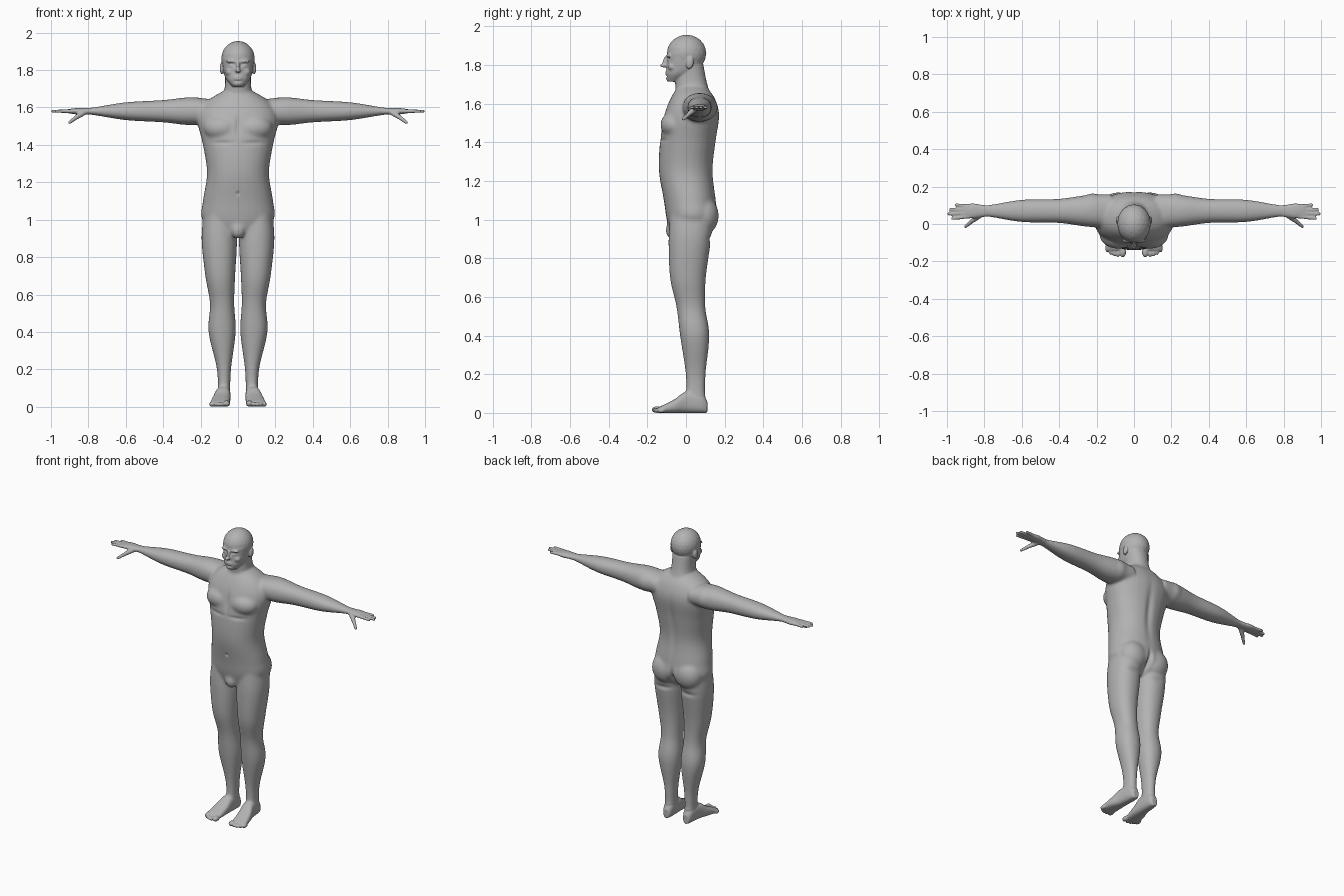
import bpy
import bmesh
import math
from mathutils import Matrix, Vector

cube = bpy.data.objects.get("Cube")
if cube:
    bpy.data.objects.remove(cube, do_unlink=True)

bm = bmesh.new()
SIDES = 28
STEPS = 6


def curve_point(before, start, end, after, t):
    """Point on a smooth curve that passes through start and end."""
    leave, arrive = (end - before) / 2, (after - start) / 2
    gap = end - start
    return start + t * (leave + t * (3 * gap - 2 * leave - arrive
                                     + t * (leave + arrive - 2 * gap)))


def tube(axis, rings, power=2.2):
    """Loft of rounded sections: position, centre u, centre v, radius u, radius v."""
    keys = [Vector(ring) for ring in rings]
    padded = [keys[0], *keys, keys[-1]]
    sections = [curve_point(*padded[i:i + 4], step / STEPS)
                for i in range(len(keys) - 1) for step in range(STEPS)]
    sections.append(keys[-1])
    loops = []
    for position, centre_u, centre_v, radius_u, radius_v in sections:
        loop = []
        for k in range(SIDES):
            c, s = math.cos(math.tau * k / SIDES), math.sin(math.tau * k / SIDES)
            u = centre_u + radius_u * math.copysign(abs(c) ** (2 / power), c)
            v = centre_v + radius_v * math.copysign(abs(s) ** (2 / power), s)
            place = {"x": (position, u, v), "y": (u, position, v), "z": (u, v, position)}
            loop.append(bm.verts.new(place[axis]))
        loops.append(loop)
    for low, high in zip(loops, loops[1:]):
        for k in range(SIDES):
            following = (k + 1) % SIDES
            bm.faces.new((low[k], low[following], high[following], high[k]))
    bm.faces.new(reversed(loops[0]))
    bm.faces.new(loops[-1])


def ball(center, radii, tilt=0):
    matrix = (Matrix.Translation(center) @ Matrix.Rotation(tilt, 4, "X")
              @ Matrix.Diagonal((*radii, 1)))
    bmesh.ops.create_icosphere(bm, subdivisions=3, radius=1, matrix=matrix)


def digit(start, end, thick, thin, count=14):
    """Tapered rounded rod for a finger segment."""
    for i in range(count):
        t = i / (count - 1)
        radius = thick + (thin - thick) * t
        ball(Vector(start).lerp(Vector(end), t), (radius, radius, radius))


# Left arm and palm: distance out, depth, height
arm = [(.12, .09, .06), (.25, .085, .075), (.4, .065, .06), (.6, .06, .048),
       (.78, .033, .02), (.86, .04, .017), (.91, .036, .011)]
tube("x", [(x, .07, 1.58, depth, height) for x, depth, height in arm])

# Left fingers and thumb
for i, tip in enumerate((.97, .99, .98, .95)):
    digit((.88, .04 + .018 * i, 1.58), (tip, .03 + .024 * i, 1.58), .011, .009)
digit((.82, .05, 1.576), (.86, .02, 1.55), .016, .013)
digit((.86, .02, 1.55), (.9, -.013, 1.52), .012, .009)

# Left leg, from hip to ankle
tube("z", [(1.05, .1, .03, .08, .11), (.9, .1, .02, .095, .11), (.7, .095, .01, .08, .093),
           (.55, .085, .025, .065, .075), (.4, .085, .045, .073, .076),
           (.2, .075, .05, .038, .052), (.05, .075, .05, .033, .05)])

# Left foot: distance back, centre, half width, height
foot = [(.11, .075, .02, .06), (.08, .075, .033, .1), (0, .08, .04, .11),
        (-.06, .09, .048, .07), (-.14, .1, .052, .03)]
tube("y", [(y, x, top / 2, width, top / 2) for y, x, width, top in foot], power=2.6)

# Left toes
ball((.06, -.15, .017), (.018, .028, .017))
for i in range(4):
    ball((.086 + .019 * i, -.155 + .003 * i * i, .013), (.011, .023, .013))

# Left chest, shoulder and buttock muscles
ball((.085, -.06, 1.49), (.1, .073, .07))
ball((.22, .08, 1.58), (.08, .085, .074))
ball((.085, .09, 1.02), (.095, .08, .1))

# Left brow, eye, cheek and ear
ball((.03, -.088, 1.846), (.034, .014, .009))
ball((.033, -.081, 1.823), (.015, .014, .012))
ball((.042, -.07, 1.79), (.026, .024, .022))
ball((.087, .02, 1.81), (.011, .02, .033), tilt=-.2)

# Mirror everything made so far to the right side
copy = bmesh.ops.duplicate(bm, geom=bm.verts[:] + bm.edges[:] + bm.faces[:])
for item in copy["geom"]:
    if isinstance(item, bmesh.types.BMVert):
        item.co.x = -item.co.x

# Torso, neck and jaw: height, centre depth, half width, half depth
torso = [(.92, 0, .08, .08), (1, .03, .19, .13), (1.1, .02, .188, .135), (1.25, 0, .166, .14),
         (1.4, .01, .188, .145), (1.54, .03, .217, .143), (1.63, .035, .17, .113),
         (1.69, .03, .075, .07)]
neck = [(1.62, .05, .11, .09), (1.7, .027, .072, .083), (1.8, .02, .07, .07)]
jaw = [(1.713, -.065, .03, .03), (1.75, -.035, .062, .068), (1.79, -.01, .077, .09),
       (1.86, 0, .087, .098)]
for part in (torso, neck, jaw):
    tube("z", [(z, 0, y, width, depth) for z, y, width, depth in part])
ball((0, -.07, .945), (.04, .036, .048))

# Skull
ball((0, .003, 1.86), (.09, .102, .096))

# Nose, lips and chin
ball((0, -.113, 1.797), (.015, .022, .011))
ball((0, -.104, 1.82), (.01, .016, .03), tilt=-.3)
ball((0, -.098, 1.757), (.025, .012, .012))
ball((0, -.09, 1.73), (.024, .014, .014))

bmesh.ops.recalc_face_normals(bm, faces=bm.faces[:])
mesh = bpy.data.meshes.new("body")
bm.to_mesh(mesh)
bm.free()
body = bpy.data.objects.new("body", mesh)
bpy.context.collection.objects.link(body)

# Fuse all parts into one skin
fuse = body.modifiers.new("fuse", "REMESH")
fuse.mode = "VOXEL"
fuse.voxel_size = .005
depsgraph = bpy.context.evaluated_depsgraph_get()
skin = bpy.data.meshes.new_from_object(body.evaluated_get(depsgraph))
body.modifiers.clear()
body.data = skin

# Soften the joints strongly, the head, hands and feet lightly
bm = bmesh.new()
bm.from_mesh(skin)
trunk = [v for v in bm.verts if .1 < v.co.z < 1.69 and abs(v.co.x) < .8]
for verts, rounds in ((trunk, 25), (bm.verts[:], 2)):
    for _ in range(rounds):
        bmesh.ops.smooth_vert(bm, verts=verts, factor=.5,
                              use_axis_x=True, use_axis_y=True, use_axis_z=True)

# Sculpted hollows: centre, reach, push along y
hollows = [
    ((.033, -.1, 1.834), (.014, .03, .006), .007),    # upper eyelids
    ((.014, -.1, 1.826), (.007, .03, .008), .006),    # inner eye corners
    ((0, -.11, 1.757), (.02, .03, .003), .005),       # mouth
    ((0, -.1, 1.74), (.02, .03, .005), .004),         # below the lip
    ((0, -.12, 1.5), (.014, .05, .06), .008),         # breastbone
    ((.08, -.13, 1.41), (.06, .05, .012), .006),      # below the chest
    ((0, -.13, 1.14), (.008, .04, .01), .008),        # navel
    ((0, .17, 1.34), (.022, .06, .16), -.012),        # spine
    ((0, .16, .98), (.014, .08, .06), -.03),          # between the buttocks
    ((.09, .14, .9), (.06, .06, .015), -.008),        # below the buttocks
]
for v in bm.verts:
    point = Vector((abs(v.co.x), v.co.y, v.co.z))
    for centre, reach, push in hollows:
        distance = sum(((p - c) / r) ** 2 for p, c, r in zip(point, centre, reach))
        if distance < 8:
            v.co.y += push * math.exp(-distance)
for face in bm.faces:
    face.smooth = True
bm.to_mesh(skin)
bm.free()

# Plain grey skin
grey = bpy.data.materials.new("plain_grey")
grey.use_nodes = True
colour = (.45, .45, .45, 1)
grey.diffuse_color = colour
grey.node_tree.nodes["Principled BSDF"].inputs["Base Color"].default_value = colour
skin.materials.clear()
skin.materials.append(grey)
